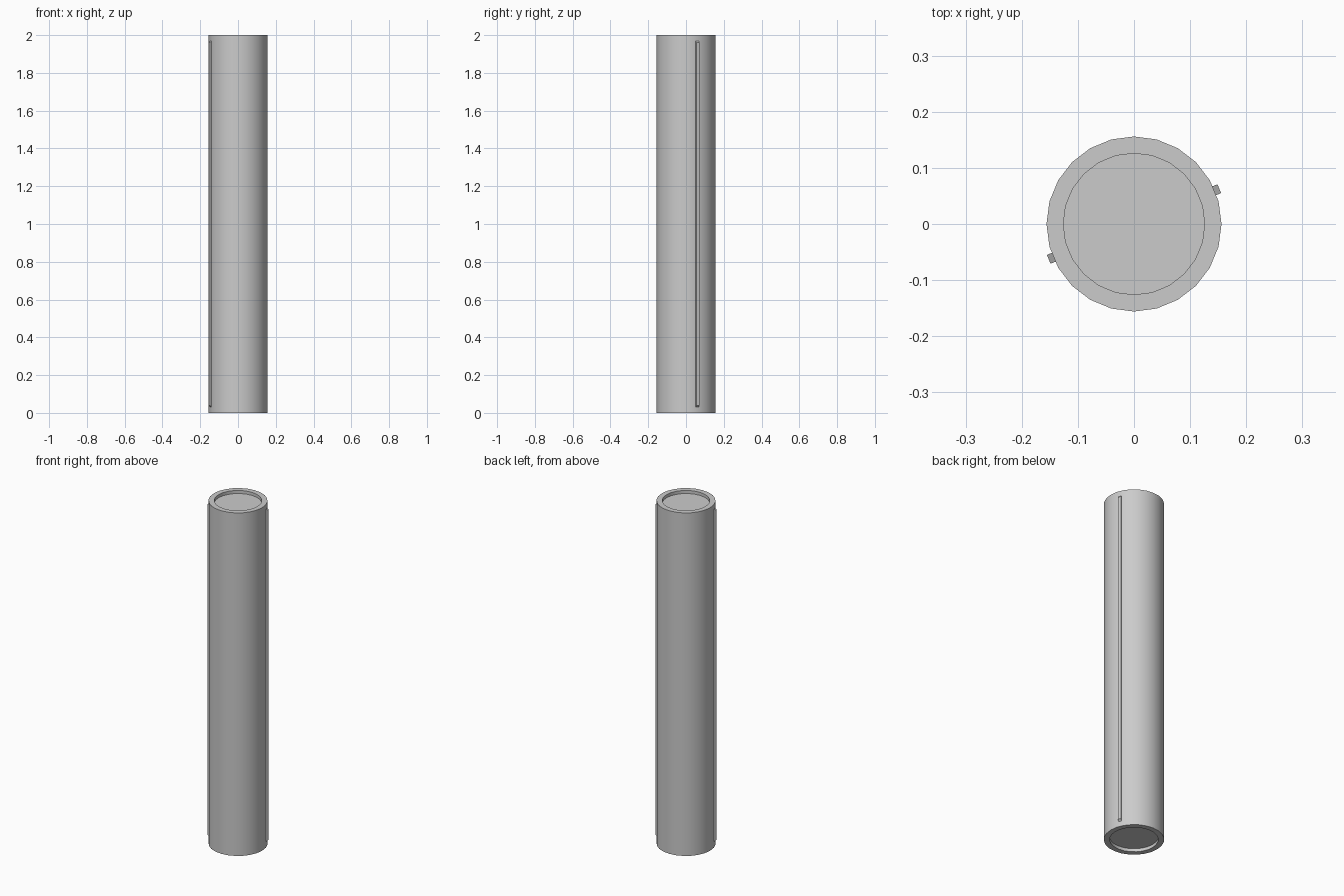
import bpy, bmesh
from math import cos, sin, radians, tau
from mathutils import Matrix

if "Cube" in bpy.data.objects:
    bpy.data.objects.remove(bpy.data.objects["Cube"])

SIDES, R, R_IN, H, RECESS = 24, 0.156, 0.126, 2.0, 0.018


def make_object(name, bm):
    bmesh.ops.recalc_face_normals(bm, faces=bm.faces[:])
    mesh = bpy.data.meshes.new(name)
    bm.to_mesh(mesh)
    bm.free()
    obj = bpy.data.objects.new(name, mesh)
    bpy.context.collection.objects.link(obj)
    return obj


# Tube body: outer wall, flat rims and recessed discs at both ends
profile = [(R_IN, RECESS), (R_IN, 0), (R, 0), (R, H), (R_IN, H), (R_IN, H - RECESS)]
bm = bmesh.new()
rings = [[bm.verts.new((r * cos(tau * i / SIDES), r * sin(tau * i / SIDES), z))
          for i in range(SIDES)] for r, z in profile]
for a, b in zip(rings, rings[1:]):
    for i in range(SIDES):
        j = (i + 1) % SIDES
        bm.faces.new((a[i], a[j], b[j], b[i]))
bm.faces.new(rings[0])
bm.faces.new(rings[-1])
body = make_object("tube_body", bm)
bpy.context.view_layer.objects.active = body
body.select_set(True)
bpy.ops.object.shade_smooth_by_angle(angle=radians(30))


# Thin raised strips with chamfered ends, on two opposite facets
def side_strip(name, angle):
    inner, outer, half, z0, chamfer = 0.1545, 0.1645, 0.0085, 0.03, 0.01
    side = [(inner, z0), (outer, z0 + chamfer), (outer, H - z0 - chamfer), (inner, H - z0)]
    bm = bmesh.new()
    face = bm.faces.new([bm.verts.new((x, -half, z)) for x, z in side])
    ext = bmesh.ops.extrude_face_region(bm, geom=[face], use_keep_orig=True)
    moved = [v for v in ext["geom"] if isinstance(v, bmesh.types.BMVert)]
    bmesh.ops.translate(bm, verts=moved, vec=(0, 2 * half, 0))
    bmesh.ops.rotate(bm, verts=bm.verts[:], matrix=Matrix.Rotation(radians(angle), 3, 'Z'))
    make_object(name, bm)


side_strip("right_strip", 22.5)
side_strip("left_strip", 202.5)
